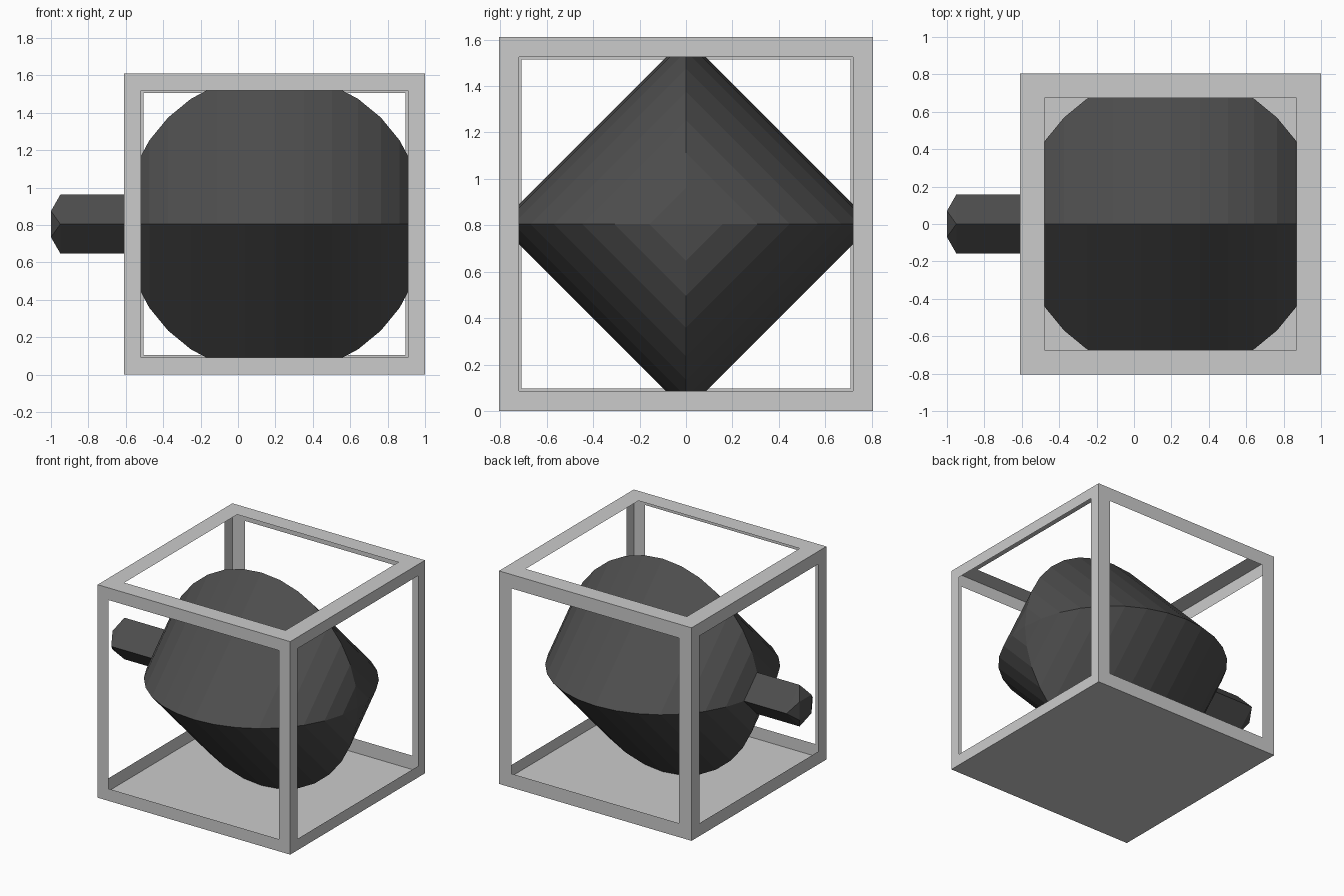
import bpy, bmesh, math
from mathutils import Vector

if "Cube" in bpy.data.objects:
    bpy.data.objects.remove(bpy.data.objects["Cube"])

R = 0.805                        # half the cage size, also the body radius
C = Vector((0.195, 0, R))        # cage and body centre

dark = bpy.data.materials.new("dark")
dark.diffuse_color = (0.075, 0.075, 0.075, 1)
dark.use_nodes = True
dark.node_tree.nodes["Principled BSDF"].inputs["Base Color"].default_value = dark.diffuse_color


def add_object(name, bm, mat=None):
    mesh = bpy.data.meshes.new(name)
    bm.to_mesh(mesh)
    bm.free()
    if mat:
        mesh.materials.append(mat)
    ob = bpy.data.objects.new(name, mesh)
    bpy.context.collection.objects.link(ob)
    return ob


# Cage: thin sheet box, every wall but the floor opened by a window
bm = bmesh.new()
bmesh.ops.create_cube(bm, size=2 * R)
bmesh.ops.translate(bm, vec=C, verts=bm.verts)
bm.normal_update()
windows = []
for f in list(bm.faces):
    n = f.normal
    if n.z < -0.5:
        continue
    if n.z > 0.5:
        width = 0.131
    elif abs(n.x) > 0.5:
        width = 0.086 if n.x > 0 else 0.097
    else:
        width = 0.092 if n.y < 0 else 0.105
    windows.append((f, width))
for f, width in windows:
    bmesh.ops.inset_individual(bm, faces=[f], thickness=width, use_even_offset=True)
bmesh.ops.delete(bm, geom=[f for f, w in windows], context='FACES')
add_object("cage", bm)

# Body: four-sided sphere about the x axis, with a square stub drawn out to -x
step = math.pi / 16
profile = [(C.x + R * math.cos(i * step), R * math.sin(i * step)) for i in range(1, 16)]
profile.append((-0.95, R * math.sin(step)))
bm = bmesh.new()
pole = bm.verts.new((C.x + R, 0, R))
rings = []
for x, r in profile:
    rings.append([bm.verts.new((x, r * math.cos(k * math.pi / 2),
                                R + r * math.sin(k * math.pi / 2))) for k in range(4)])
for k in range(4):
    bm.faces.new((pole, rings[0][k], rings[0][k - 1]))
    for a, b in zip(rings, rings[1:]):
        bm.faces.new((a[k - 1], a[k], b[k], b[k - 1]))

# Stub tip: smaller square turned by an eighth, joined with triangles
t = 0.07
tip = [bm.verts.new((-1, y * t, R + z * t)) for y, z in ((1, 1), (-1, 1), (-1, -1), (1, -1))]
end = rings[-1]
for k in range(4):
    bm.faces.new((end[k], end[(k + 1) % 4], tip[k]))
    bm.faces.new((end[k], tip[k], tip[k - 1]))
bm.faces.new(tip)
bmesh.ops.recalc_face_normals(bm, faces=bm.faces)
add_object("body_with_stub", bm, dark)
